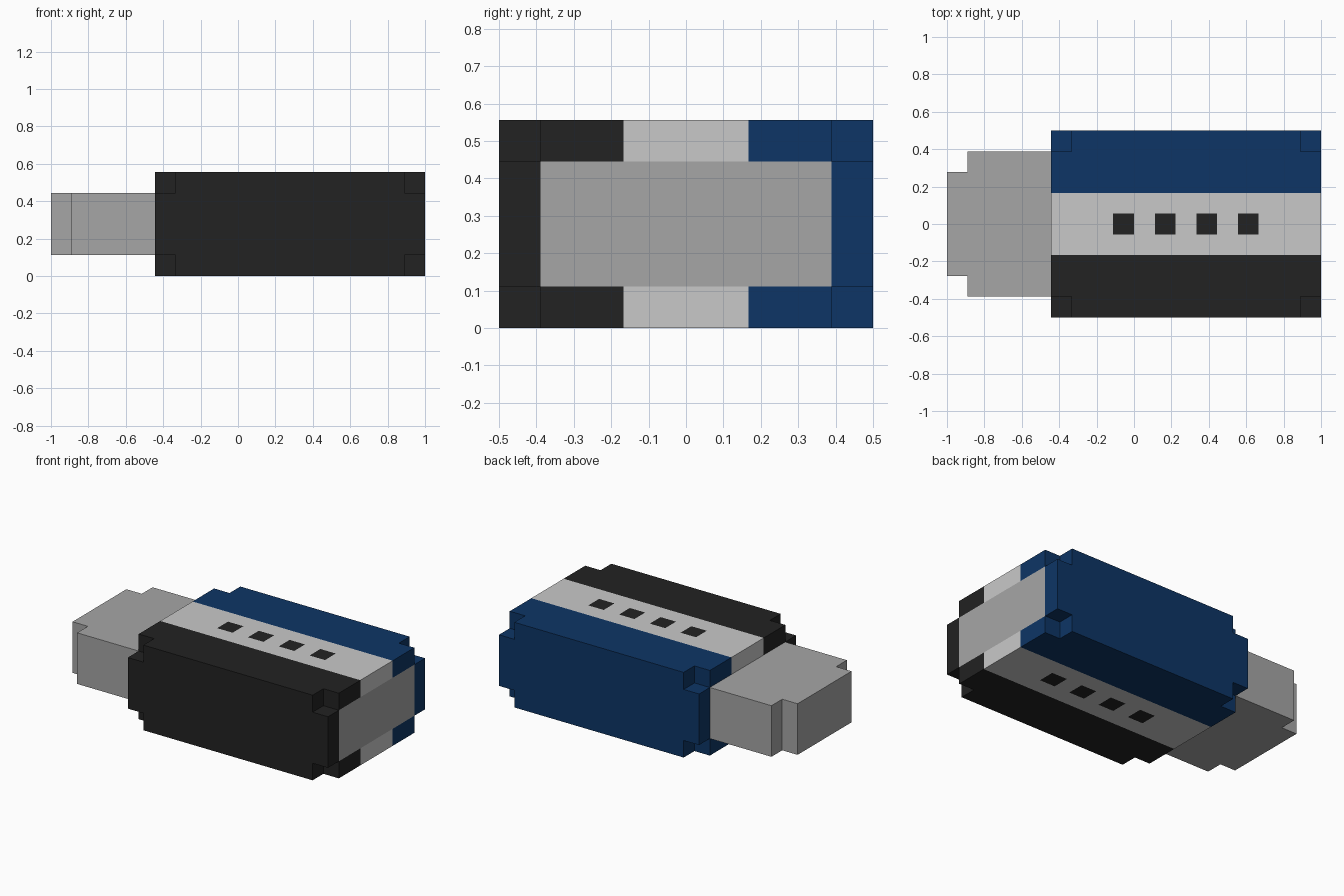
import bpy
import bmesh

if "Cube" in bpy.data.objects:
    bpy.data.objects.remove(bpy.data.objects["Cube"])

U = 1 / 9  # one block of the design


def material(name, rgb):
    m = bpy.data.materials.new(name)
    m.diffuse_color = (*rgb, 1)
    m.use_nodes = True
    m.node_tree.nodes["Principled BSDF"].inputs["Base Color"].default_value = m.diffuse_color
    return m


BLACK, WHITE, BLUE, GREY = range(4)
MATERIALS = [
    material("black", (0.016, 0.016, 0.016)),
    material("light grey", (0.584, 0.584, 0.584)),
    material("navy blue", (0.004, 0.036, 0.133)),
    material("metal grey", (0.381, 0.381, 0.381)),
]


def block_shell(name, xs, ys, zs, filled, colour):
    """Outer skin of a stack of cells; cuts are in block units."""
    cuts = (xs, ys, zs)
    size = [len(c) - 1 for c in cuts]
    bm = bmesh.new()
    verts = {}

    def centre(cell):
        return [(cuts[a][cell[a]] + cuts[a][cell[a] + 1]) / 2 for a in range(3)]

    def solid(cell):
        return all(0 <= cell[a] < size[a] for a in range(3)) and filled(*centre(cell))

    def vert(key):
        if key not in verts:
            verts[key] = bm.verts.new([cuts[a][key[a]] * U for a in range(3)])
        return verts[key]

    cells = [(i, j, k) for i in range(size[0]) for j in range(size[1]) for k in range(size[2])]
    for cell in filter(solid, cells):
        for axis in range(3):
            for side in (0, 1):
                near = list(cell)
                near[axis] += 2 * side - 1
                if solid(near):
                    continue
                ring = []
                for du, dv in ((0, 0), (1, 0), (1, 1), (0, 1)):
                    key = list(cell)
                    key[axis] += side
                    key[(axis + 1) % 3] += du
                    key[(axis + 2) % 3] += dv
                    ring.append(vert(tuple(key)))
                face = bm.faces.new(ring if side else ring[::-1])
                face.material_index = colour(axis, side, *centre(cell))
    mesh = bpy.data.meshes.new(name)
    bm.to_mesh(mesh)
    bm.free()
    for m in MATERIALS:
        mesh.materials.append(m)
    ob = bpy.data.objects.new(name, mesh)
    bpy.context.collection.objects.link(ob)
    return ob


# Body: box with its eight corner blocks removed
def body_filled(x, y, z):
    return not ((x < -3 or x > 8) and abs(y) > 3.5 and (z < 1 or z > 4))


# Black, light and blue bands; dark squares above and below; grey end panel
def body_colour(axis, side, x, y, z):
    if axis == 2 and abs(y) < 0.5 and any(h < x < h + 1 for h in PORTS):
        return BLACK
    if axis == 0 and x > 8 and side and abs(y) < 3.5 and 1 < z < 4:
        return GREY
    return WHITE if abs(y) < 1.5 else (BLACK if y < 0 else BLUE)


PORTS = (-1, 1, 3, 5)
block_shell("body", [-4, -3, -1, 0, 1, 2, 3, 4, 5, 6, 8, 9],
            [-4.5, -3.5, -1.5, -0.5, 0.5, 1.5, 3.5, 4.5], [0, 1, 4, 5],
            body_filled, body_colour)

# Plug: metal block with its two upright tip edges notched
block_shell("plug", [-9, -8, -4], [-3.5, -2.5, 2.5, 3.5], [1, 4],
            lambda x, y, z: not (x < -8 and abs(y) > 2.5),
            lambda *a: GREY)
